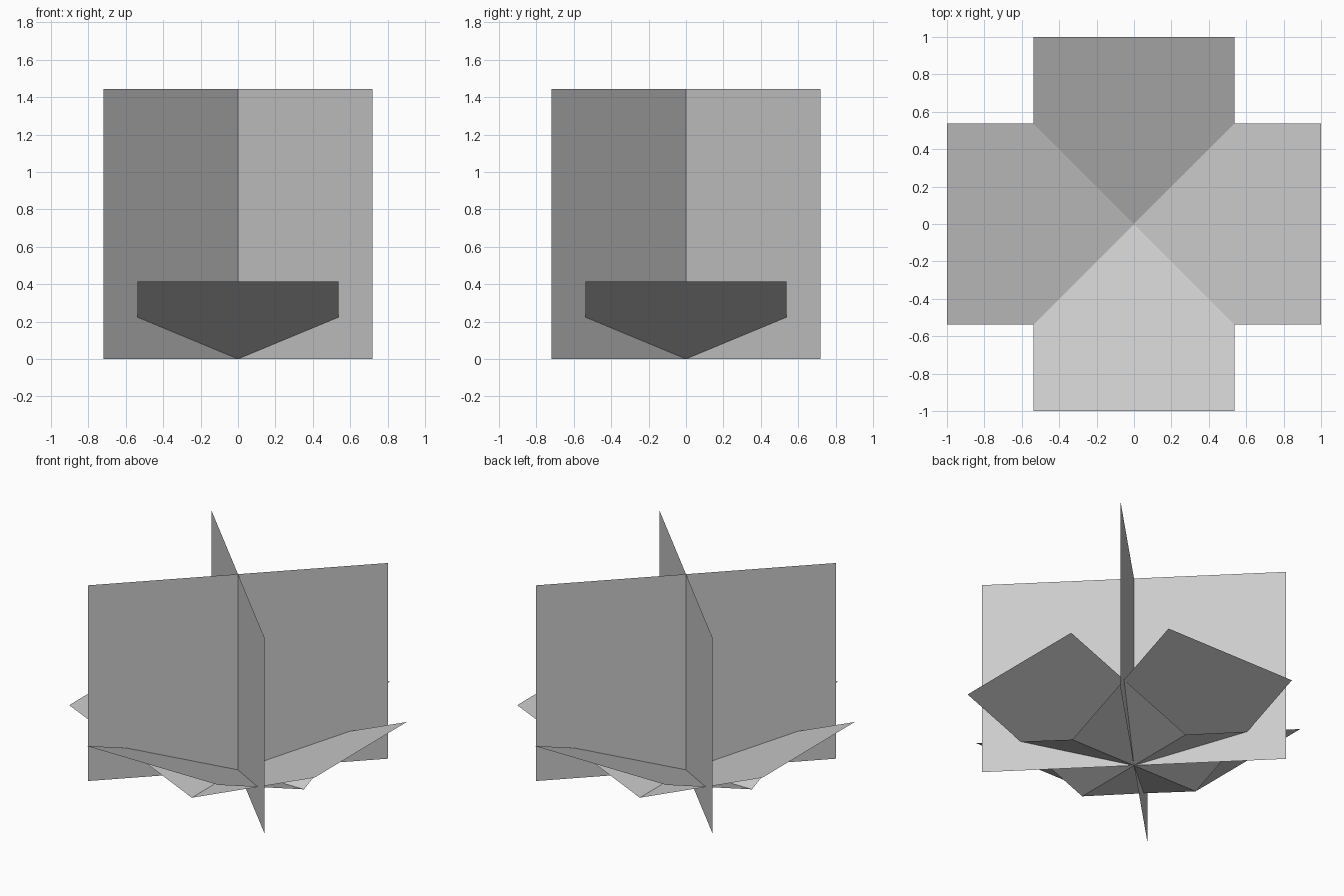
import bpy
from math import cos, sin, radians

if "Cube" in bpy.data.objects:
    bpy.data.objects.remove(bpy.data.objects["Cube"])


def card(name, corners, angle):
    """Single flat quad, turned about the z axis."""
    c, s = cos(radians(angle)), sin(radians(angle))
    verts = [(x * c - y * s, x * s + y * c, z) for x, y, z in corners]
    mesh = bpy.data.meshes.new(name)
    mesh.from_pydata(verts, [], [(0, 1, 2, 3)])
    obj = bpy.data.objects.new(name, mesh)
    bpy.context.collection.objects.link(obj)


# Two tall upright cards crossing on the diagonals
R, H = 0.72 * 2 ** 0.5, 1.443
for i in range(2):
    card(f"upright_card_{i + 1}",
         [(-R, 0, 0), (R, 0, 0), (R, 0, H), (-R, 0, H)], 45 + 90 * i)

# Four low leaf cards tilting outward from the centre
W, L, T = 0.538, 1.0, 0.415
for i in range(4):
    card(f"leaf_card_{i + 1}",
         [(0, -W, 0), (L, -W, T), (L, W, T), (0, W, 0)], 90 * i)
